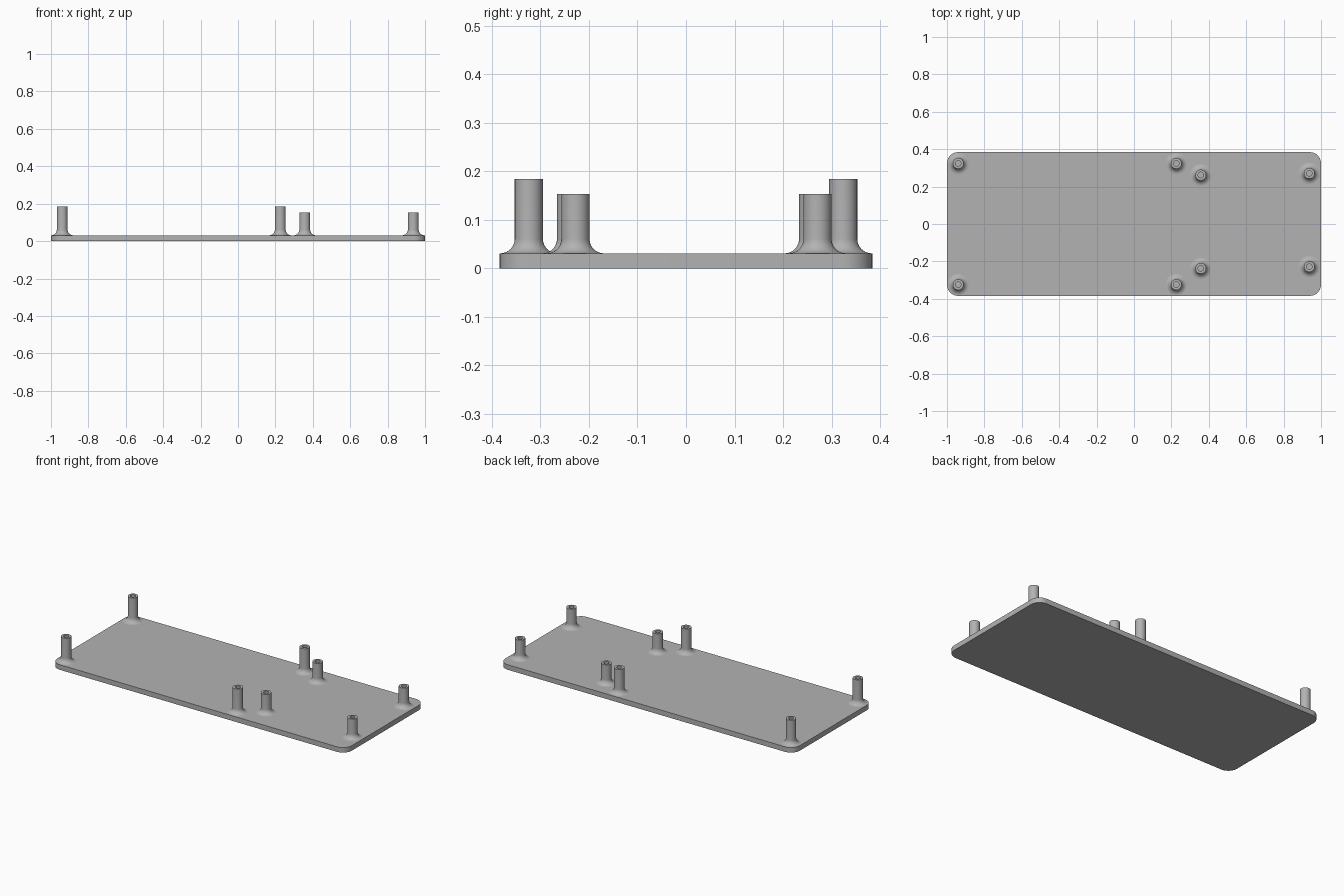
import bpy
import bmesh
from math import cos, sin, pi, radians

cube = bpy.data.objects.get("Cube")
if cube:
    bpy.data.objects.remove(cube, do_unlink=True)

# Single grey plastic
GREY = (0.45, 0.45, 0.45, 1)
grey = bpy.data.materials.new("grey plastic")
grey.use_nodes = True
grey.diffuse_color = GREY
grey.node_tree.nodes["Principled BSDF"].inputs["Base Color"].default_value = GREY

HALF_X, HALF_Y, THICK, CORNER = 1.0, 0.384, 0.031, 0.06
POST_R, HOLE_R, FILLET = 0.029, 0.015, 0.03
SIDES = 48


def finish(bm, name):
    bmesh.ops.recalc_face_normals(bm, faces=bm.faces)
    mesh = bpy.data.meshes.new(name)
    bm.to_mesh(mesh)
    bm.free()
    mesh.materials.append(grey)
    obj = bpy.data.objects.new(name, mesh)
    bpy.context.collection.objects.link(obj)
    bpy.ops.object.select_all(action="DESELECT")
    obj.select_set(True)
    bpy.context.view_layer.objects.active = obj
    bpy.ops.object.shade_smooth_by_angle(angle=radians(35))
    return obj


def make_plate():
    """Flat slab with rounded corners."""
    bm = bmesh.new()
    outline = []
    steps = 12
    for quarter, (sx, sy) in enumerate([(1, 1), (-1, 1), (-1, -1), (1, -1)]):
        for i in range(steps + 1):
            a = (quarter + i / steps) * pi / 2
            outline.append(bm.verts.new((sx * (HALF_X - CORNER) + CORNER * cos(a),
                                         sy * (HALF_Y - CORNER) + CORNER * sin(a), 0)))
    base = bm.faces.new(outline)
    top = bmesh.ops.extrude_face_region(bm, geom=[base], use_keep_orig=True)
    verts = [v for v in top["geom"] if isinstance(v, bmesh.types.BMVert)]
    bmesh.ops.translate(bm, vec=(0, 0, THICK), verts=verts)
    return finish(bm, "base_plate")


def make_post(name, x, y, top):
    """Hollow standoff with a concave fillet at its foot."""
    profile = []
    for i in range(11):
        a = i / 10 * pi / 2
        profile.append((POST_R + FILLET * (1 - sin(a)), THICK + FILLET * (1 - cos(a))))
    profile += [(POST_R, top), (HOLE_R, top), (HOLE_R, THICK), (0, THICK)]

    bm = bmesh.new()
    verts = [bm.verts.new((r, 0, z)) for r, z in profile]
    edges = [bm.edges.new(pair) for pair in zip(verts, verts[1:])]
    bmesh.ops.spin(bm, geom=verts + edges, cent=(0, 0, 0), axis=(0, 0, 1),
                   angle=2 * pi, steps=SIDES, use_merge=True)
    bmesh.ops.remove_doubles(bm, verts=bm.verts, dist=0.00001)
    obj = finish(bm, name)
    obj.location = (x, y, 0)
    return obj


make_plate()

# Tall posts in mirrored pairs, front and back
for side, sign in (("front", -1), ("back", 1)):
    make_post(f"tall_post_{side}_right", -0.94, sign * 0.324, 0.184)
    make_post(f"tall_post_{side}_middle", 0.226, sign * 0.324, 0.184)

# Short posts, slightly staggered
make_post("short_post_front_middle", 0.357, -0.237, 0.153)
make_post("short_post_back_middle", 0.357, 0.262, 0.153)
make_post("short_post_front_left", 0.937, -0.228, 0.153)
make_post("short_post_back_left", 0.937, 0.271, 0.153)
